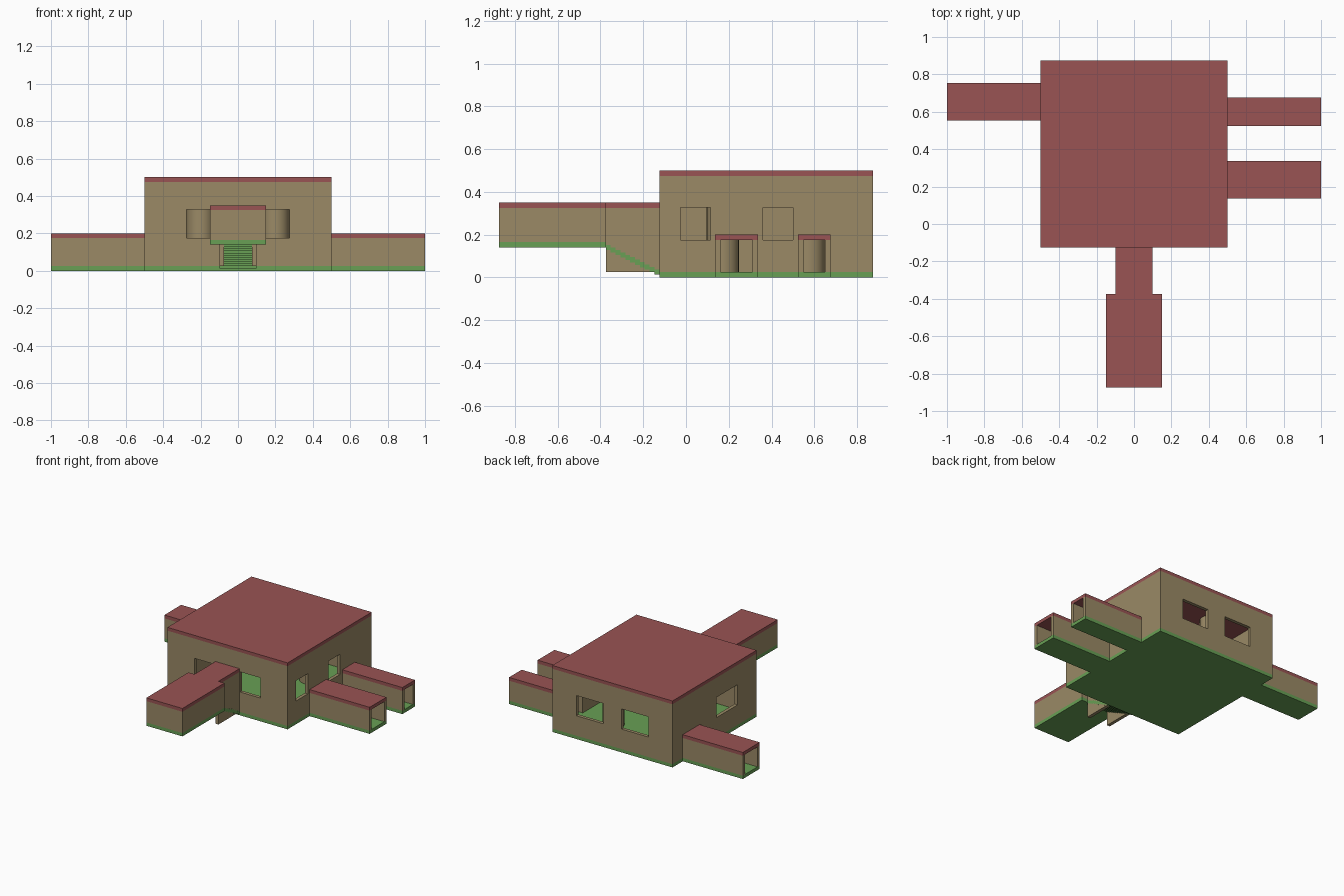
import bpy, bmesh
from mathutils import Matrix, Vector

if "Cube" in bpy.data.objects:
    bpy.data.objects.remove(bpy.data.objects["Cube"])


def material(name, rgb):
    m = bpy.data.materials.new(name)
    m.diffuse_color = (*rgb, 1)
    m.use_nodes = True
    m.node_tree.nodes["Principled BSDF"].inputs["Base Color"].default_value = m.diffuse_color
    return m


WALL = material("wall_tan", (0.325, 0.253, 0.133))
FLOOR = material("floor_green", (0.14, 0.35, 0.09))
ROOF = material("roof_red", (0.32, 0.088, 0.088))
T = 0.025  # slab and wall thickness


def add_box(bm, x, y, z):
    size = Vector((x[1] - x[0], y[1] - y[0], z[1] - z[0], 1))
    mid = Vector((sum(x) / 2, sum(y) / 2, sum(z) / 2))
    bmesh.ops.create_cube(bm, size=1, matrix=Matrix.Translation(mid) @ Matrix.Diagonal(size))


def boxes(name, items, mat):
    bm = bmesh.new()
    for item in items:
        add_box(bm, *item)
    me = bpy.data.meshes.new(name)
    bm.to_mesh(me)
    bm.free()
    if mat:
        me.materials.append(mat)
    ob = bpy.data.objects.new(name, me)
    bpy.context.collection.objects.link(ob)
    return ob


def hollow(name, outer, cuts):
    """Solid box with box-shaped cavities and openings cut out."""
    ob = boxes(name, [outer], WALL)
    bpy.context.view_layer.objects.active = ob
    for c in cuts:
        cutter = boxes("cutter", [c], None)
        cutter.hide_render = True
        mod = ob.modifiers.new("cut", "BOOLEAN")
        mod.operation, mod.solver, mod.object = "DIFFERENCE", "EXACT", cutter
        bpy.ops.object.modifier_apply(modifier=mod.name)
        bpy.data.objects.remove(cutter)
    return ob


# Side corridors: name, x range, y range
corridors = [("right_front_corridor", (0.5, 1), (0.136, 0.336)),
             ("right_back_corridor", (0.5, 1), (0.525, 0.675)),
             ("left_corridor", (-1, -0.5), (0.553, 0.753))]
doors = []
for name, x, y in corridors:
    zw = (T, 0.2 - T)
    boxes(name + "_floor", [(x, y, (0, T))], FLOOR)
    boxes(name + "_roof", [(x, y, (0.2 - T, 0.2))], ROOF)
    boxes(name + "_walls", [(x, (y[0], y[0] + T), zw), (x, (y[1] - T, y[1]), zw)], WALL)
    side = (0.4, 0.6) if x[0] > 0 else (-0.6, -0.4)
    doors.append((side, (y[0] + T, y[1] - T), zw))

# Main hall
X, Y = (-0.5, 0.5), (-0.125, 0.875)
boxes("hall_floor", [(X, Y, (0, T))], FLOOR)
boxes("hall_roof", [(X, Y, (0.5 - T, 0.5))], ROOF)
wz = (0.175, 0.327)
windows = [((0.4, 0.6), (-0.025, 0.115), wz), ((0.4, 0.6), (0.36, 0.5), wz),
           ((-0.6, -0.4), (0.1, 0.35), wz)]
for s in (-1, 1):
    windows.append((sorted((s * 0.105, s * 0.275)), (-0.2, -0.05), wz))
    windows.append((sorted((s * 0.075, s * 0.3)), (0.8, 0.95), wz))
front_door = ((-0.075, 0.075), (-0.2, -0.05), (0, 0.325))
cavity = ((X[0] + T, X[1] - T), (Y[0] + T, Y[1] - T), (0, 0.6))
hollow("hall_walls", (X, Y, (T, 0.5 - T)), [cavity, front_door] + doors + windows)

# Round columns inside the hall
for x in (-0.2, 0.2):
    for y in (0.172, 0.575):
        bpy.ops.mesh.primitive_cylinder_add(vertices=32, radius=0.075, depth=0.45,
                                            location=(x, y, 0.25))
        col = bpy.context.object
        col.name = "column"
        col.data.materials.append(WALL)
        bpy.ops.object.shade_smooth_by_angle()

# Raised front room
X, Y = (-0.15, 0.15), (-0.875, -0.375)
boxes("front_room_floor", [(X, Y, (0.14, 0.165))], FLOOR)
boxes("front_room_roof", [(X, Y, (0.325, 0.35))], ROOF)
hollow("front_room_walls", (X, Y, (0.165, 0.325)),
       [((-0.125, 0.125), (-0.85, -0.4), (0, 0.5)),
        ((-0.075, 0.075), (-0.45, -0.3), (0, 0.5))])

# Stair passage between the front room and the hall
y = (-0.375, -0.125)
boxes("stair_walls", [((-0.0995, -0.075), y, (T, 0.325)),
                      ((0.075, 0.0995), y, (T, 0.325))], WALL)
boxes("stair_roof", [((-0.1, 0.1), y, (0.325, 0.35))], ROOF)
N = 11
dy, dz = 0.25 / N, 0.0115
boxes("stair_steps", [((-0.1, 0.1), (-0.375 + i * dy, -0.375 + (i + 1) * dy),
                       (0.128 - i * dz, 0.152 - i * dz)) for i in range(N)], FLOOR)
